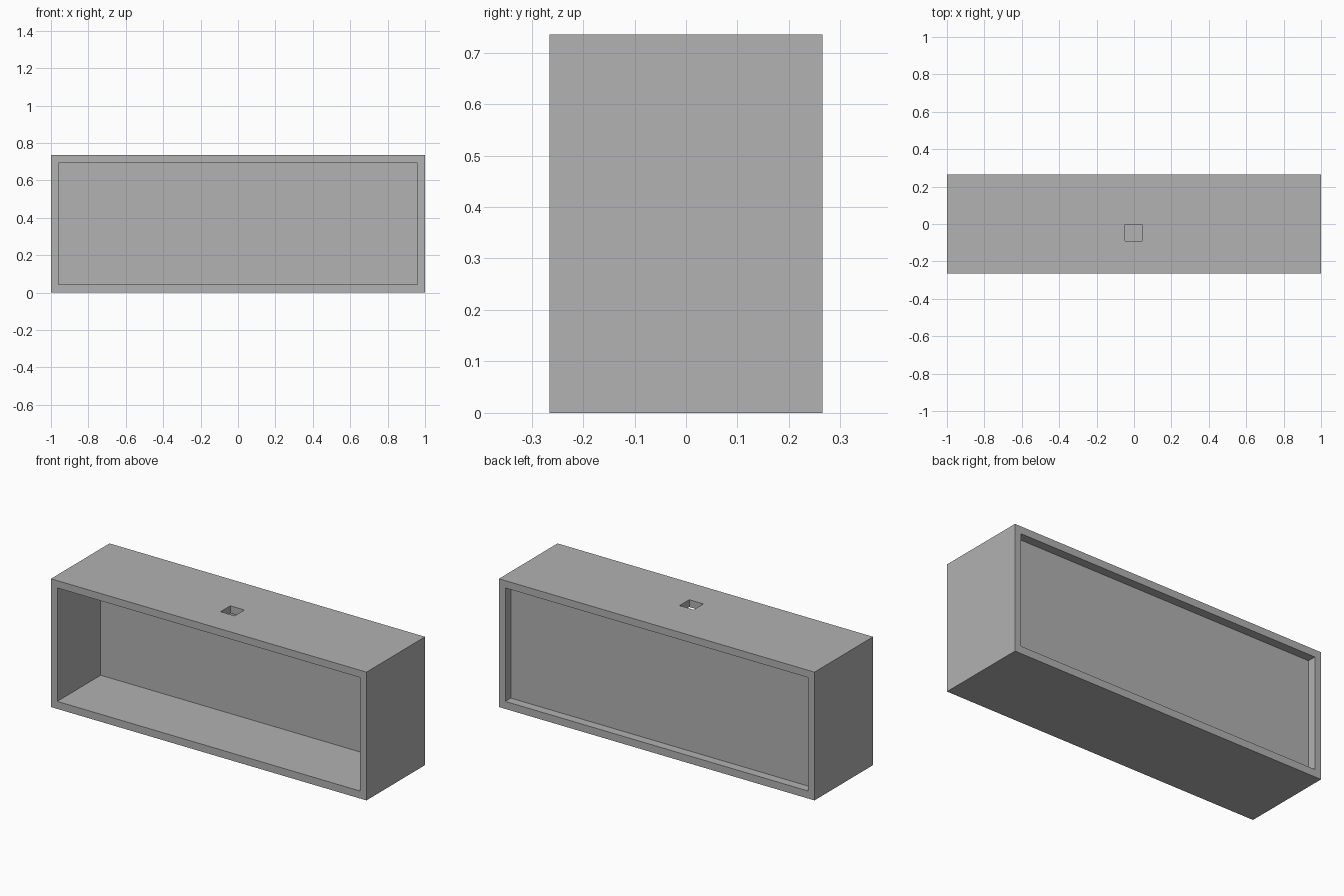
import bpy

default_cube = bpy.data.objects.get("Cube")
if default_cube:
    bpy.data.objects.remove(default_cube, do_unlink=True)

grey = bpy.data.materials.new("plain_grey")
grey.use_nodes = True
colour = (0.445, 0.445, 0.445, 1)
grey.diffuse_color = colour
grey.node_tree.nodes["Principled BSDF"].inputs["Base Color"].default_value = colour


def box(name, low, high):
    """Axis-aligned box between two corners."""
    centre = [(a + b) / 2 for a, b in zip(low, high)]
    bpy.ops.mesh.primitive_cube_add(size=1, location=centre)
    obj = bpy.context.object
    obj.name = name
    obj.scale = [b - a for a, b in zip(low, high)]
    bpy.ops.object.transform_apply(location=True, rotation=False, scale=True)
    obj.data.materials.append(grey)
    return obj


def cut(target, cutter):
    """Subtract the cutter from the target, then discard it."""
    cutter.hide_render = True
    mod = target.modifiers.new(cutter.name, "BOOLEAN")
    mod.operation = "DIFFERENCE"
    mod.solver = "EXACT"
    mod.object = cutter
    bpy.context.view_layer.objects.active = target
    bpy.ops.object.modifier_apply(modifier=mod.name)
    bpy.data.objects.remove(cutter, do_unlink=True)


half_depth, height = 0.265, 0.735
inner_x, inner_low, inner_high = 0.96, 0.043, 0.693
panel_front, panel_back = 0.128, 0.215

# Outer case
case = box("cabinet_case", (-1, -half_depth, 0), (1, half_depth, height))

# Deep front compartment and shallow rear recess leave the back panel between
cut(case, box("front_compartment", (-inner_x, -half_depth - 0.1, inner_low),
              (inner_x, panel_front, inner_high)))
cut(case, box("rear_recess", (-inner_x, panel_back, inner_low),
              (inner_x, half_depth + 0.1, inner_high)))

# Square cable hole through the top
cut(case, box("top_hole", (-0.047, -0.091, inner_high - 0.1),
              (0.043, -0.003, height + 0.1)))
